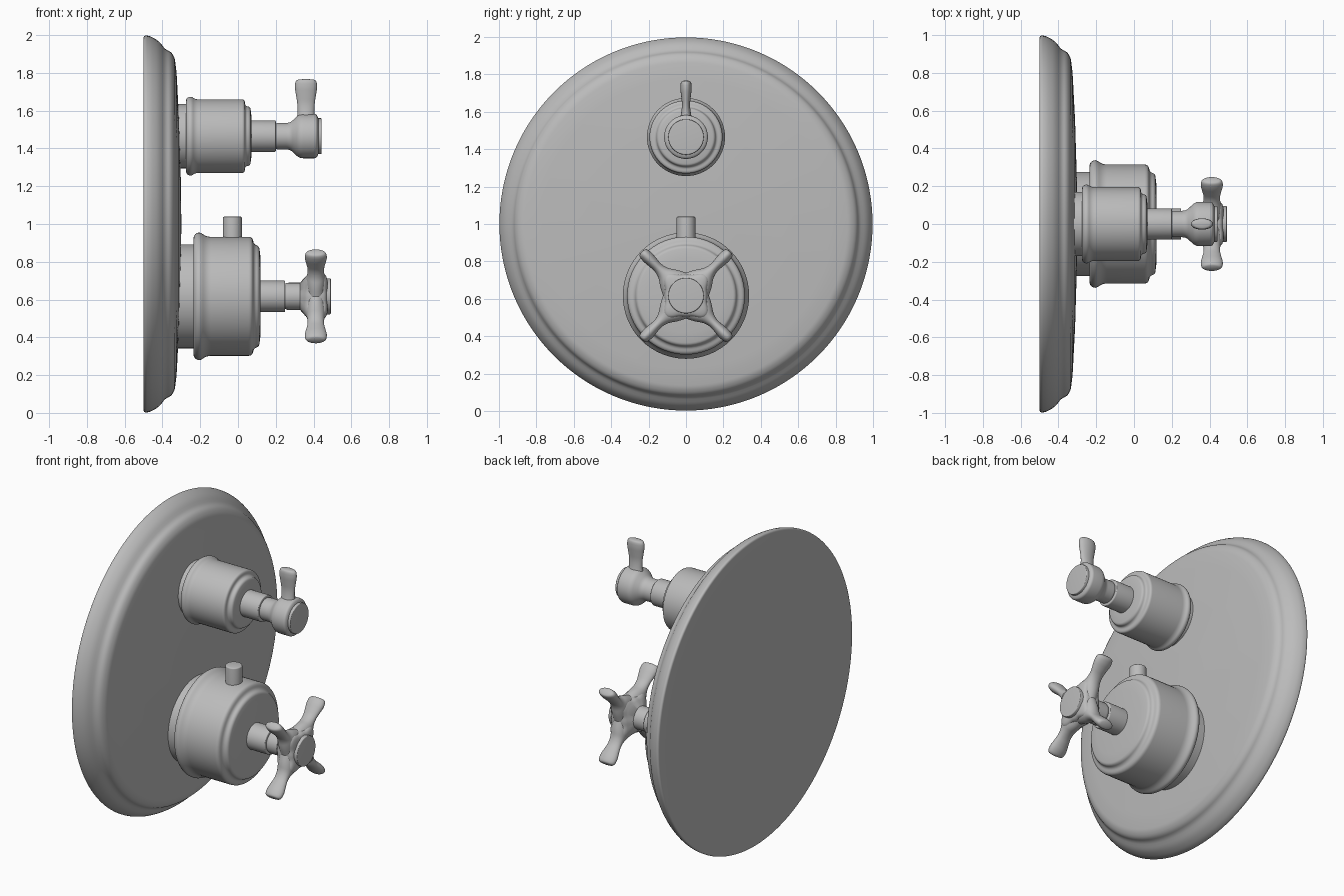
import bpy, bmesh, math
from mathutils import Matrix, Vector

if "Cube" in bpy.data.objects:
    bpy.data.objects.remove(bpy.data.objects["Cube"])

metal = bpy.data.materials.new("satin grey metal")
GREY = (0.5, 0.5, 0.5, 1)
metal.diffuse_color = GREY
metal.use_nodes = True
metal.node_tree.nodes["Principled BSDF"].inputs["Base Color"].default_value = GREY

ALONG_X = Matrix.Rotation(math.pi / 2, 4, "Y")


def rounded(points, fillet, steps=4):
    """Round the inner corners of an open profile with short curves."""
    pts = [Vector(p) for p in points]
    out = [pts[0]]
    for a, b, c in zip(pts, pts[1:], pts[2:]):
        d = min(fillet, (a - b).length * 0.48, (c - b).length * 0.48)
        p, q = b + (a - b).normalized() * d, b + (c - b).normalized() * d
        for i in range(steps + 1):
            t = i / steps
            out.append(p * (1 - t) ** 2 + b * 2 * t * (1 - t) + q * t * t)
    return out + [pts[-1]]


def loft(name, stations, matrix, sides=64, lobe=None):
    """Skin elliptical rings (height, half width, half depth) along local z."""
    bm = bmesh.new()
    rings = []
    for h, a, b in stations:
        ring = []
        for i in range(sides):
            ang = math.tau * i / sides
            k = lobe(h, ang) if lobe else 1
            ring.append(bm.verts.new((a * k * math.cos(ang), b * k * math.sin(ang), h)))
        rings.append(ring)
    for lo, hi in zip(rings, rings[1:]):
        for i in range(sides):
            j = (i + 1) % sides
            bm.faces.new((lo[i], lo[j], hi[j], hi[i]))
    bm.faces.new(rings[0][::-1])
    bm.faces.new(rings[-1])
    mesh = bpy.data.meshes.new(name)
    bm.to_mesh(mesh)
    bm.free()
    mesh.materials.append(metal)
    mesh.polygons.foreach_set("use_smooth", [True] * len(mesh.polygons))
    mesh.set_sharp_from_angle(angle=math.radians(35))
    obj = bpy.data.objects.new(name, mesh)
    obj.matrix_world = matrix
    bpy.context.collection.objects.link(obj)
    return obj


def turned(name, profile, z, fillet=0.015, sides=64, lobe=None):
    """Lathe a (x, radius) profile around the x axis at height z."""
    rings = [(p.x, p.y, p.y) for p in rounded(profile, fillet)]
    return loft(name, rings, Matrix.Translation((0, 0, z)) @ ALONG_X, sides, lobe)


def arm(name, x, z, angle, stations):
    """Flattened paddle pointing away from the hub axis."""
    m = Matrix.Translation((x, 0, z)) @ Matrix.Rotation(angle, 4, "X")
    rings = [tuple(p) for p in rounded(stations, 0.03)]
    return loft(name, rings, m, 32)


# Wall plate with stepped rim and slightly domed face
turned("wall_plate", [(-0.5, 0.9), (-0.5, 1.0), (-0.465, 0.995), (-0.42, 0.97), (-0.385, 0.925),
                      (-0.355, 0.912), (-0.335, 0.88), (-0.325, 0.8), (-0.312, 0.55),
                      (-0.303, 0.25), (-0.3, 0.02)], 1.0, 0.03, 128)

UPPER, LOWER = 1.465, 0.617

# Upper control: collar, body and stem
turned("upper_collar", [(-0.33, 0.17), (-0.25, 0.17)], UPPER)
turned("upper_body", [(-0.275, 0.15), (-0.275, 0.2), (-0.25, 0.212), (-0.225, 0.195), (0.035, 0.195),
                      (0.038, 0.16), (0.065, 0.155), (0.072, 0.1)], UPPER)
turned("upper_stem", [(0.05, 0.083), (0.2, 0.083), (0.2, 0.06)], UPPER, 0.006)
turned("upper_hub", [(0.19, 0.06), (0.205, 0.07), (0.275, 0.07), (0.325, 0.117), (0.415, 0.117),
                     (0.425, 0.095)], UPPER, 0.02)
turned("upper_cap", [(0.41, 0.095), (0.442, 0.095), (0.443, 0.085)], UPPER, 0.005)
arm("upper_lever", 0.36, UPPER, 0, [(0.08, 0.055, 0.04), (0.115, 0.044, 0.028), (0.17, 0.045, 0.02),
                                   (0.26, 0.06, 0.031), (0.298, 0.055, 0.028), (0.302, 0.015, 0.008)])

# Lower control: collar, body, stop button and stem
turned("lower_collar", [(-0.33, 0.275), (-0.21, 0.275)], LOWER)
turned("lower_body", [(-0.235, 0.25), (-0.235, 0.325), (-0.205, 0.342), (-0.165, 0.315), (0.075, 0.315),
                      (0.085, 0.275), (0.112, 0.265), (0.12, 0.2)], LOWER, 0.022)
button = [(0.25, 0.05), (0.42, 0.05), (0.423, 0.04)]
loft("stop_button", [(p.x, p.y, p.y) for p in rounded(button, 0.006)],
     Matrix.Translation((-0.03, 0, LOWER)), 32)
turned("lower_stem", [(0.1, 0.083), (0.25, 0.083), (0.25, 0.06)], LOWER, 0.006)


def cross_lobes(x, angle):
    """Swell the hub toward its four diagonal arms."""
    fade = max(0, min(1, (x - 0.33) / 0.04))
    return 1 + fade * 0.38 * math.sin(2 * angle) ** 4


# Cross handle
turned("cross_neck", [(0.24, 0.06), (0.258, 0.072), (0.36, 0.072)], LOWER)
turned("cross_hub", [(0.325, 0.068), (0.36, 0.108), (0.385, 0.116), (0.44, 0.116), (0.465, 0.107),
                     (0.474, 0.08)], LOWER, 0.02, 96, cross_lobes)
turned("cross_cap", [(0.46, 0.095), (0.491, 0.095), (0.492, 0.085)], LOWER, 0.005)
for i in range(4):
    arm(f"cross_arm_{i + 1}", 0.412, LOWER, math.pi / 4 + i * math.pi / 2,
        [(0.08, 0.056, 0.09), (0.13, 0.052, 0.065), (0.17, 0.044, 0.036), (0.21, 0.043, 0.025),
         (0.29, 0.06, 0.033), (0.328, 0.054, 0.028), (0.333, 0.015, 0.008)])
